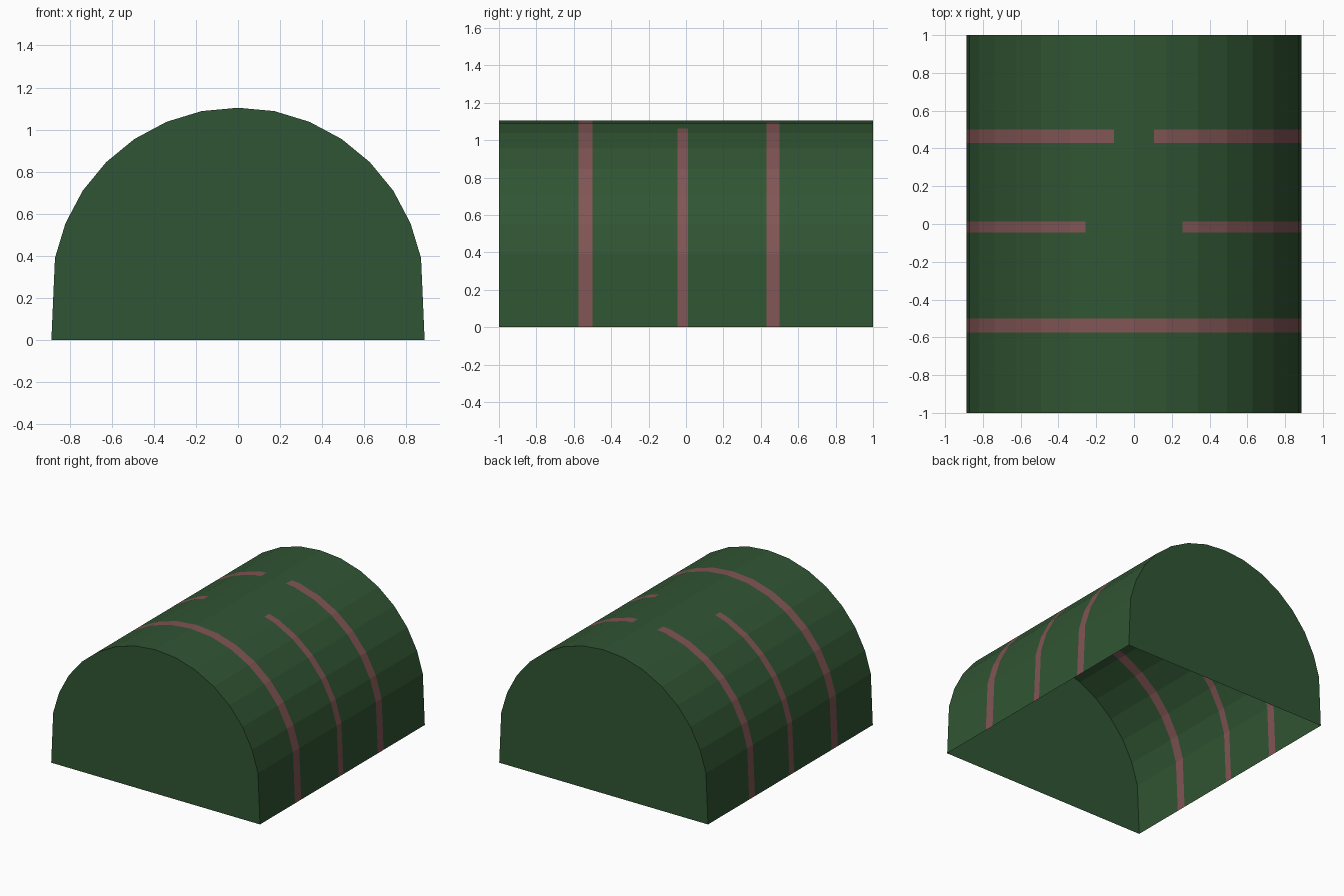
import bpy, bmesh

if "Cube" in bpy.data.objects:
    bpy.data.objects.remove(bpy.data.objects["Cube"])

def material(name, color):
    m = bpy.data.materials.new(name)
    m.diffuse_color = (*color, 1)
    m.use_nodes = True
    m.node_tree.nodes["Principled BSDF"].inputs["Base Color"].default_value = m.diffuse_color
    return m

# Right half of the arch, ground to ridge
HALF = [(0.887, 0), (0.87, 0.39), (0.82, 0.555), (0.738, 0.71), (0.627, 0.845),
        (0.493, 0.955), (0.34, 1.037), (0.173, 1.088), (0, 1.104)]
# Bands: y start, y end, half width of the gap at the ridge
BANDS = [(-0.575, -0.5, 0), (-0.045, 0.012, 0.257), (0.43, 0.5, 0.107)]

def with_cut(profile, x):
    """Insert a point on the profile where it crosses x."""
    for i, ((x0, z0), (x1, z1)) in enumerate(zip(profile, profile[1:])):
        if x1 < x < x0:
            z = z0 + (z1 - z0) * (x - x0) / (x1 - x0)
            return profile[:i + 1] + [(x, z)] + profile[i + 1:]
    return profile

half = HALF
for _, _, gap in BANDS:
    half = with_cut(half, gap)
arch = half + [(-x, z) for x, z in reversed(half[:-1])]

# Tent shell: arched canopy with flush bands, closed ends, open floor
ys = sorted([-1, 1] + [y for b in BANDS for y in b[:2]])
bm = bmesh.new()
rows = [[bm.verts.new((x, y, z)) for x, z in arch] for y in ys]
for j, (a, b) in enumerate(zip(rows, rows[1:])):
    ym = (ys[j] + ys[j + 1]) / 2
    for i in range(len(arch) - 1):
        f = bm.faces.new((a[i], b[i], b[i + 1], a[i + 1]))
        xm = abs(arch[i][0] + arch[i + 1][0]) / 2
        f.material_index = int(any(lo < ym < hi and xm > gap for lo, hi, gap in BANDS))
bm.faces.new(rows[0])
bm.faces.new(rows[-1][::-1])
bmesh.ops.recalc_face_normals(bm, faces=bm.faces)

mesh = bpy.data.meshes.new("tent_shell")
bm.to_mesh(mesh)
bm.free()
mesh.materials.append(material("green_canvas", (0.03, 0.09, 0.033)))
mesh.materials.append(material("red_band", (0.22, 0.09, 0.09)))
tent = bpy.data.objects.new("tent_shell", mesh)
bpy.context.collection.objects.link(tent)
